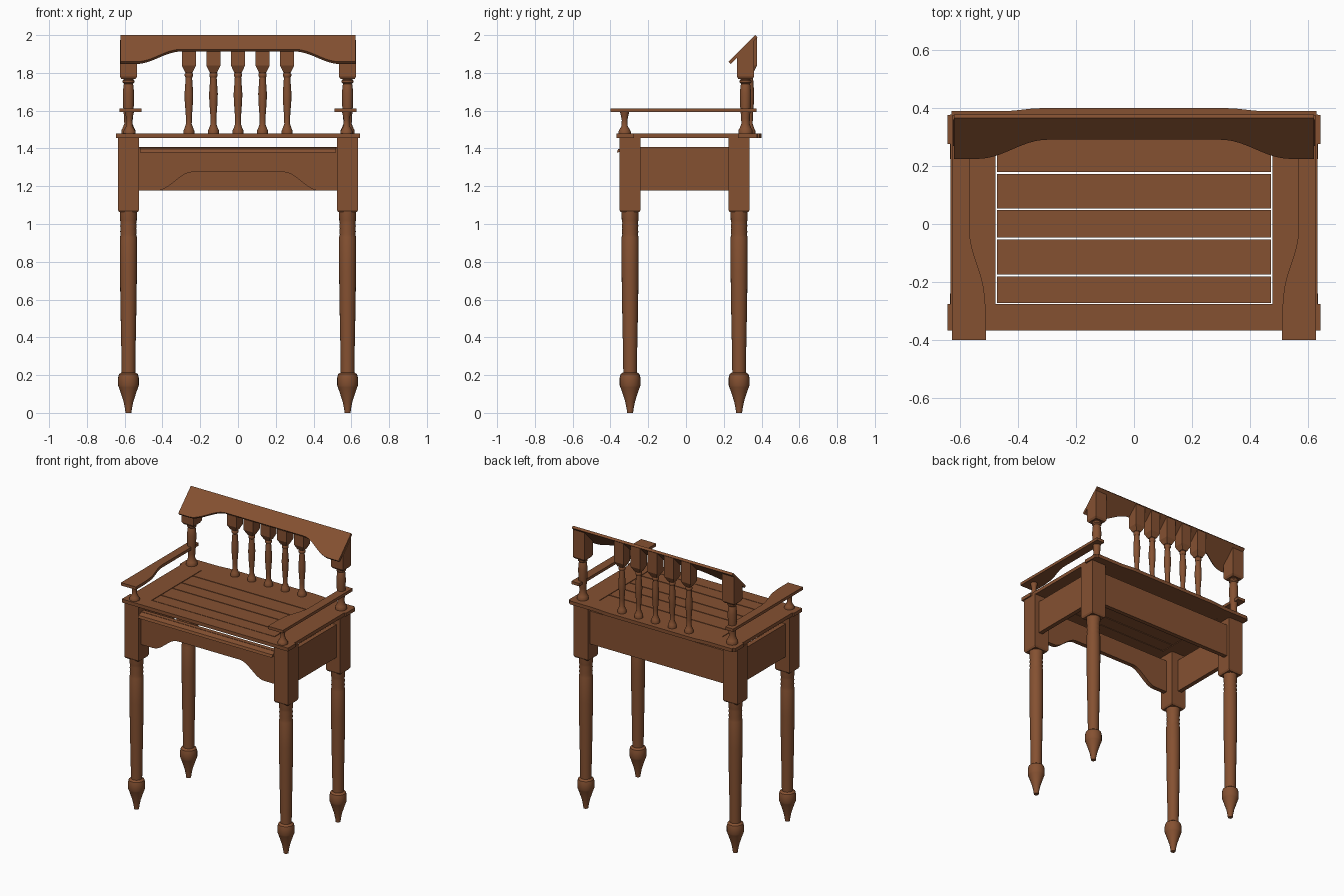
import bpy, bmesh, math
from mathutils import Vector

if "Cube" in bpy.data.objects:
    bpy.data.objects.remove(bpy.data.objects["Cube"])

wood = bpy.data.materials.new("brown wood")
wood.diffuse_color = (0.235, 0.082, 0.031, 1)
wood.use_nodes = True
wood.node_tree.nodes["Principled BSDF"].inputs["Base Color"].default_value = wood.diffuse_color


def finish(name, bm, smooth=False):
    bmesh.ops.recalc_face_normals(bm, faces=bm.faces)
    me = bpy.data.meshes.new(name)
    bm.to_mesh(me)
    bm.free()
    me.materials.append(wood)
    ob = bpy.data.objects.new(name, me)
    bpy.context.collection.objects.link(ob)
    if smooth:
        bpy.ops.object.select_all(action='DESELECT')
        ob.select_set(True)
        bpy.context.view_layer.objects.active = ob
        bpy.ops.object.shade_smooth_by_angle(angle=math.radians(35))
    return ob


def prism(name, pts, push):
    """Flat outline of 3D points pushed along a vector."""
    bm = bmesh.new()
    face = bm.faces.new([bm.verts.new(p) for p in pts])
    ext = bmesh.ops.extrude_face_region(bm, geom=[face])
    bmesh.ops.translate(bm, vec=Vector(push),
                        verts=[v for v in ext["geom"] if isinstance(v, bmesh.types.BMVert)])
    return finish(name, bm)


def box(name, x0, x1, y0, y1, z0, z1):
    return prism(name, [(x0, y0, z0), (x1, y0, z0), (x1, y1, z0), (x0, y1, z0)], (0, 0, z1 - z0))


def turned(name, x, y, profile, n=20):
    """Lathe-turned part from (radius, z) pairs."""
    bm = bmesh.new()
    rings = [[bm.verts.new((x + r * math.cos(2 * math.pi * i / n),
                            y + r * math.sin(2 * math.pi * i / n), z)) for i in range(n)]
             for r, z in profile]
    for a, b in zip(rings, rings[1:]):
        for i in range(n):
            bm.faces.new((a[i], a[(i + 1) % n], b[(i + 1) % n], b[i]))
    bm.faces.new(rings[0])
    bm.faces.new(rings[-1])
    return finish(name, bm, True)


def square_block(name, x, y, levels, top=None):
    """Square post from (half width, z) levels; top(y) gives a sloped upper end."""
    bm = bmesh.new()
    rings = []
    for k, (h, z) in enumerate(levels):
        last = k == len(levels) - 1
        rings.append([bm.verts.new((x + sx * h, y + sy * h, top(y + sy * h) if top and last else z))
                      for sx, sy in ((-1, -1), (1, -1), (1, 1), (-1, 1))])
    for a, b in zip(rings, rings[1:]):
        for i in range(4):
            bm.faces.new((a[i], a[(i + 1) % 4], b[(i + 1) % 4], b[i]))
    bm.faces.new(rings[0])
    bm.faces.new(rings[-1])
    return finish(name, bm)


def ease(p, q, n=12):
    """S-curve from p to q, level at both ends along the first coordinate."""
    return [(p[0] + (q[0] - p[0]) * i / n,
             p[1] + (q[1] - p[1]) * (1 - math.cos(math.pi * i / n)) / 2) for i in range(n + 1)]


def crest_under(y):
    return y + 1.612


# Legs: turned shaft with pointed foot, square block at the top
leg = [(.016, 0), (.018, .02), (.026, .06), (.044, .115), (.051, .135), (.055, .145), (.055, .185),
       (.050, .205), (.036, .215), (.037, .30), (.042, .55), (.045, .75), (.045, .93), (.041, .945),
       (.044, .96), (.041, .975), (.044, .99), (.041, 1.005), (.044, 1.02), (.046, 1.07)]
for side, sx in (("left", -1), ("right", 1)):
    for end, y in (("front", -.296), ("back", .281)):
        turned(f"{end}_{side}_leg", sx * .58, y, leg)
        square_block(f"{end}_{side}_leg_block", sx * .58, y,
                     [(.050, 1.063), (.056, 1.075), (.056, 1.457)])

# Aprons: plain sides and back, arched front with a sloping lip
for side, sx in (("left", -1), ("right", 1)):
    box(f"{side}_apron", sx * .59 - .015, sx * .59 + .015, -.25, .235, 1.177, 1.408)
box("back_apron", -.53, .53, .285, .315, 1.177, 1.408)
half = ease((.43, 1.177), (.24, 1.275))
arch = half + [(-x, z) for x, z in reversed(half)]
prism("front_apron", [(x, -.325, z) for x, z in
                      [(.53, 1.408), (.53, 1.177)] + arch + [(-.53, 1.177), (-.53, 1.408)]], (0, .03, 0))
prism("front_lip", [(-.52, -.318, 1.408), (-.52, -.36, 1.396), (-.52, -.366, 1.378), (-.52, -.318, 1.388)],
      (1.04, 0, 0))

# Seat frame and slats
Z0, Z1 = 1.456, 1.480
box("seat_front_rail", -.645, .645, -.367, -.276, Z0, Z1)
for side, sx in (("left", -1), ("right", 1)):
    a, b = sorted((sx * .479, sx * .633))
    box(f"seat_{side}_rail", a, b, -.276, .276, Z0, Z1)
edge = ease((.45, .39), (.32, .40), 6)
rail = [(.645, .276), (.645, .376), (.63, .378), (.63, .39)] + edge
rail += [(-x, y) for x, y in reversed(rail)]
prism("seat_back_rail", [(x, y, Z0) for x, y in rail], (0, 0, Z1 - Z0))
for i, (a, b) in enumerate([(-.272, -.181), (-.175, -.053), (-.047, .048), (.054, .173), (.179, .277)]):
    box(f"seat_slat_{i + 1}", -.474, .474, a, b, Z0, Z1)

# Back posts: turned below, square with a sloped end above
post = [(.037, 1.478), (.037, 1.497), (.032, 1.505), (.022, 1.53), (.023, 1.56), (.028, 1.62),
        (.030, 1.69), (.026, 1.735), (.023, 1.742), (.031, 1.75), (.031, 1.76), (.026, 1.765), (.034, 1.78)]
arm_post = [(.033, 1.478), (.033, 1.49), (.027, 1.50), (.016, 1.52), (.015, 1.55), (.020, 1.575), (.024, 1.592)]
for side, sx in (("left", -1), ("right", 1)):
    turned(f"back_{side}_post", sx * .58, .315, post)
    square_block(f"back_{side}_post_block", sx * .58, .315,
                 [(.038, 1.768), (.046, 1.782), (.046, 1.87)], crest_under)
    # Armrest with widened front hand hold, and its short turned support
    arm = [(.628, .374), (.628, -.40), (.512, -.40), (.512, -.29)]
    arm += [(x, y) for y, x in ease((-.26, .516), (-.02, .568))] + [(.568, .374)]
    prism(f"{side}_armrest", [(sx * x, y, 1.592) for x, y in arm], (0, 0, .02))
    turned(f"{side}_arm_support", sx * .575, -.325, arm_post)

# Back spindles
spindle = [(.029, 1.478), (.029, 1.495), (.024, 1.505), (.015, 1.53), (.016, 1.57), (.022, 1.65),
           (.023, 1.69), (.018, 1.76), (.017, 1.775), (.022, 1.783), (.022, 1.793), (.018, 1.80), (.022, 1.815)]
for i in range(5):
    x = (i - 2) * .13
    turned(f"back_spindle_{i + 1}", x, .338, spindle, 16)
    square_block(f"back_spindle_block_{i + 1}", x, .338, [(.020, 1.803), (.037, 1.838), (.037, 1.92)], crest_under)

# Slanted crest board with a scooped lower edge, sloping at 45 degrees
half = ease((.54, 0), (.30, .066))
low = [(.622, 0)] + half + [(-x, h) for x, h in reversed(half)] + [(-.622, 0)]
outline = low + [(-.622, .141), (.622, .141)]
prism("crest_board", [(x, .225 + h, 1.859 + h) for x, h in outline], (0, .012, -.012))
